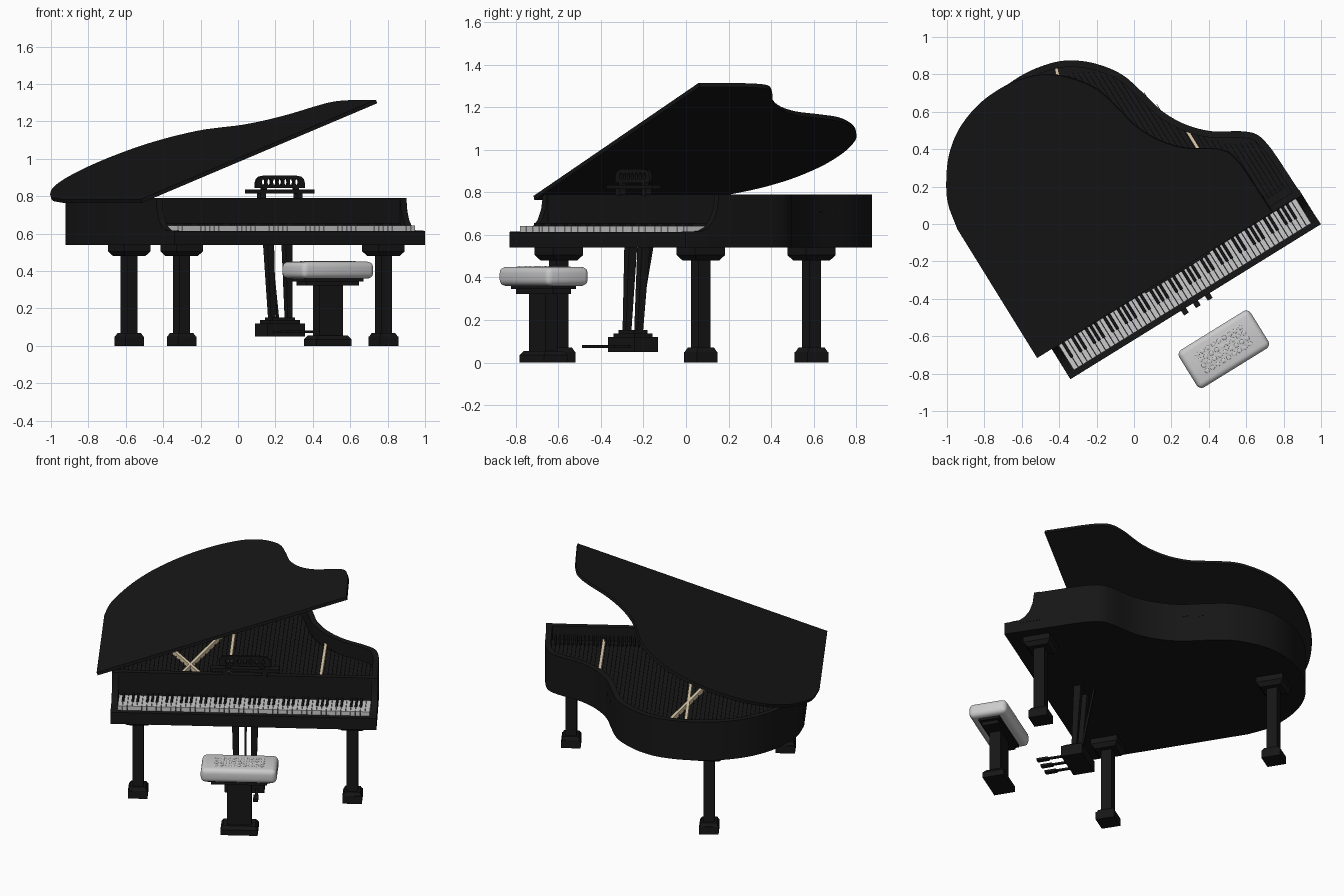
import bpy, bmesh, math
from mathutils import Matrix, Vector

if "Cube" in bpy.data.objects:
    bpy.data.objects.remove(bpy.data.objects["Cube"])

# Piano is modelled square-on (a = along keyboard, b = towards tail), then turned
PLACE = Matrix.Translation((-0.34, -0.83, 0)) @ Matrix.Rotation(math.radians(31.75), 4, 'Z')


def material(name, col):
    m = bpy.data.materials.new(name)
    m.diffuse_color = (*col, 1)
    m.use_nodes = True
    m.node_tree.nodes["Principled BSDF"].inputs["Base Color"].default_value = m.diffuse_color
    return m


BLACK = material("black lacquer", (0.008, 0.008, 0.008))
GOLD = material("pale gold", (0.75, 0.62, 0.42))


def finish(bm, name, mat=None, local=Matrix(), smooth=True):
    bmesh.ops.recalc_face_normals(bm, faces=bm.faces)
    me = bpy.data.meshes.new(name)
    bm.to_mesh(me)
    bm.free()
    ob = bpy.data.objects.new(name, me)
    bpy.context.collection.objects.link(ob)
    ob.matrix_world = PLACE @ local
    if mat:
        me.materials.append(mat)
    if smooth:
        bpy.ops.object.select_all(action='DESELECT')
        ob.select_set(True)
        bpy.context.view_layer.objects.active = ob
        bpy.ops.object.shade_smooth_by_angle(angle=math.radians(30))
    return ob


def loft(bm, low, high):
    """Closed solid between two matching loops."""
    lo = [bm.verts.new(p) for p in low]
    hi = [bm.verts.new(p) for p in high]
    bm.faces.new(lo[::-1])
    bm.faces.new(hi)
    for i in range(len(lo)):
        j = (i + 1) % len(lo)
        bm.faces.new((lo[i], lo[j], hi[j], hi[i]))


def prism(bm, pts, z0, z1):
    loft(bm, [(x, y, z0) for x, y in pts], [(x, y, z1) for x, y in pts])


def block(bm, x, y, z0, z1, w, d, w1=None, d1=None, shift=(0, 0)):
    """Box, optionally tapered or leaning."""
    w1, d1 = w1 or w, d1 or d
    c = [(-.5, -.5), (.5, -.5), (.5, .5), (-.5, .5)]
    loft(bm, [(x + i * w, y + j * d, z0) for i, j in c],
         [(x + shift[0] + i * w1, y + shift[1] + j * d1, z1) for i, j in c])


def spline(ctrl, n=6):
    """Catmull-Rom curve through the control points."""
    p = [Vector(c) for c in ctrl]
    p = [2 * p[0] - p[1]] + p + [2 * p[-1] - p[-2]]
    out = []
    for k in range(1, len(p) - 2):
        a, b, c, d = p[k - 1:k + 3]
        for s in range(n):
            t = s / n
            out.append(0.5 * (2 * b + (c - a) * t + (2 * a - 5 * b + 4 * c - d) * t * t
                              + (3 * b - a - 3 * c + d) * t ** 3))
    return out + [p[-2]]


def inset(pts, r):
    out = []
    for i, p in enumerate(pts):
        e0 = (p - pts[i - 1]).normalized()
        e1 = (pts[(i + 1) % len(pts)] - p).normalized()
        n0, n1 = Vector((-e0.y, e0.x)), Vector((-e1.y, e1.x))
        out.append(p + (n0 + n1) * (r / (1 + n0.dot(n1))))
    return out


# Case outline: straight front, curved bent side, tail and straight left side
bent = spline([(1.565, .42), (1.558, .51), (1.535, .59), (1.47, .65), (1.343, .728), (1.242, .832),
               (1.172, .959), (1.136, 1.097), (1.098, 1.226), (1.039, 1.321), (.953, 1.41),
               (.848, 1.475), (.72, 1.51), (.59, 1.519), (.45, 1.502), (.3, 1.447),
               (.18, 1.36), (.09, 1.25), (.03, 1.14), (0, 1.0)])
outline = [Vector((0, .19)), Vector((1.57, .19))] + bent
inner = inset(outline, .035)

bm = bmesh.new()
prism(bm, [Vector((0, 0)), Vector((1.575, 0))] + bent, .54, .615)
finish(bm, "case_bottom", BLACK)

bm = bmesh.new()
rings = [[bm.verts.new((p.x, p.y, z)) for p in loop]
         for loop, z in ((outline, .6), (outline, .79), (inner, .79), (inner, .6))]
for r in range(4):
    A, B = rings[r], rings[(r + 1) % 4]
    for i in range(len(A)):
        j = (i + 1) % len(A)
        bm.faces.new((A[i], A[j], B[j], B[i]))
finish(bm, "case_rim", BLACK)

bm = bmesh.new()
prism(bm, inner, .61, .70)
finish(bm, "iron_plate", BLACK)

# Curved arms at both ends of the keyboard
arm = [(0, .6), (0, .615), (.09, .618), (.125, .635), (.155, .67), (.175, .72), (.185, .79), (.22, .79), (.22, .6)]
bm = bmesh.new()
for a in (0, 1.535):
    loft(bm, [(a, b, z) for b, z in arm], [(a + .038, b, z) for b, z in arm])
finish(bm, "keyboard_arms", BLACK)

# Raised lid, same outline tilted about the left side
bm = bmesh.new()
prism(bm, outline, 0, .02)
finish(bm, "lid", BLACK, Matrix.Translation((-.085, 0, .765)) @ Matrix.Rotation(math.radians(-19.8), 4, 'Y'))

# Keyboard
white, black = bmesh.new(), bmesh.new()
kw = 1.493 / 52
for i in range(52):
    x = .041 + kw * (i + .5)
    block(white, x, .11, .61, .643, kw * .93, .156)
    if (i + 5) % 7 in (0, 1, 3, 4, 5) and i < 51:
        block(black, x + kw / 2, .142, .64, .657, .016, .096, .012, .09)
finish(white, "white_keys", smooth=False)
finish(black, "black_keys", BLACK, smooth=False)

# Strings and damper row inside the case
bm = bmesh.new()
for i in range(60):
    x = .06 + i * 1.45 / 59
    block(bm, x, .28, .69, .755, .012, .03)
    far = max([p.y for p in inner if abs(p.x - x) < .06 and p.y > .3] or [.5]) - .06
    block(bm, x, (.3 + far) / 2, .705, .71, .003, far - .3)
finish(bm, "strings_and_dampers", BLACK, smooth=False)

# Gold struts across the plate
bm = bmesh.new()
for p, q in (((1.225, .26), (1.23, .82)), ((.68, .26), (.68, 1.47)),
             ((.375, .26), (.815, 1.465)), ((.56, .26), (.1, 1.08))):
    p, q = Vector(p), Vector(q)
    d = (q - p).normalized() * .009
    n = Vector((-d.y, d.x))
    prism(bm, [p - n, q - n, q + n, p + n], .70, .728)
finish(bm, "gold_struts", GOLD, smooth=False)

# Legs with stepped caps and feet
for name, a, b in (("front_left_leg", .155, .177), ("front_right_leg", 1.424, .177), ("back_leg", .542, 1.335)):
    bm = bmesh.new()
    block(bm, a, b, .505, .541, .165, .165)
    block(bm, a, b, .48, .505, .125, .125, .165, .165)
    block(bm, a, b, .06, .49, .066, .066)
    block(bm, a, b, .05, .07, .11, .11, .09, .09)
    block(bm, a, b, 0, .05, .115, .115)
    finish(bm, name, BLACK, smooth=False)

# Pedal lyre
bm = bmesh.new()
block(bm, .786, .197, .05, .12, .235, .13)
block(bm, .786, .197, .12, .137, .19, .1)
block(bm, .786, .197, .137, .152, .14, .075)
for s in (-1, 1):
    block(bm, .786 + s * .052, .195, .14, .545, .03, .03, .042, .045, (s * .006, .025))
block(bm, .786, .22, .14, .545, .012, .012, shift=(0, .08))
finish(bm, "pedal_lyre", BLACK, smooth=False)

bm = bmesh.new()
for s in (-1, 0, 1):
    block(bm, .786 + s * .075, .09, .07, .08, .016, .12)
    block(bm, .786 + s * .075, .005, .068, .082, .03, .07)
finish(bm, "pedals", BLACK, smooth=False)

# Music desk: shelf plus a pierced panel
bm = bmesh.new()
block(bm, .786, .2, .815, .835, .41, .045)
for s in (-1, 1):
    block(bm, .786 + s * .115, .2, .785, .82, .035, .035)
    block(bm, .786 + s * .1, .2, .83, .85, .03, .02)
finish(bm, "music_shelf", BLACK, smooth=False)

cu = bpy.data.curves.new("music_desk", 'CURVE')
cu.dimensions, cu.fill_mode, cu.extrude = '2D', 'BOTH', .007
right = [(.155, .845), (.155, .868), (.148, .89), (.13, .905), (.1, .91)]
loops = [right + [(-x, z) for x, z in right[::-1]]]
for k in range(-3, 4):
    loops.append([(k * .035 + .011 * math.cos(t * math.pi / 6), .876 + .017 * math.sin(t * math.pi / 6))
                  for t in range(12)])
for loop in loops:
    sp = cu.splines.new('POLY')
    sp.points.add(len(loop) - 1)
    sp.use_cyclic_u = True
    for pt, (x, z) in zip(sp.points, loop):
        pt.co = (x, z, 0, 1)
desk = bpy.data.objects.new("music_desk", cu)
bpy.context.collection.objects.link(desk)
cu.materials.append(BLACK)
desk.matrix_world = PLACE @ Matrix.Translation((.786, .2, 0)) @ Matrix.Rotation(math.pi / 2, 4, 'X')
bpy.ops.object.select_all(action='DESELECT')
desk.select_set(True)
bpy.context.view_layer.objects.active = desk
bpy.ops.object.convert(target='MESH')

# Bench: padded seat with tufts, frame, pillar and foot
BX, BY = .782, -.295
bm = bmesh.new()
block(bm, BX, BY, .36, .45, .45, .235)
bmesh.ops.bevel(bm, geom=bm.edges[:], offset=.03, segments=5, profile=.5, affect='EDGES')
finish(bm, "bench_seat")

bm = bmesh.new()
for i in range(9):
    for j in range(4):
        m = Matrix.Translation((BX + (i - 4) * .034, BY + (j - 1.5) * .034, .449)) @ Matrix.Diagonal((1, 1, .3, 1))
        bmesh.ops.create_uvsphere(bm, u_segments=12, v_segments=6, radius=.013, matrix=m)
finish(bm, "bench_tufts")

bm = bmesh.new()
block(bm, BX, BY, .345, .365, .37, .13)
block(bm, BX, BY, .322, .345, .33, .1)
block(bm, BX, BY, .05, .33, .145, .07)
block(bm, BX, BY, .035, .055, .22, .13, .19, .1)
block(bm, BX, BY, 0, .035, .22, .13)
finish(bm, "bench_base", BLACK, smooth=False)
